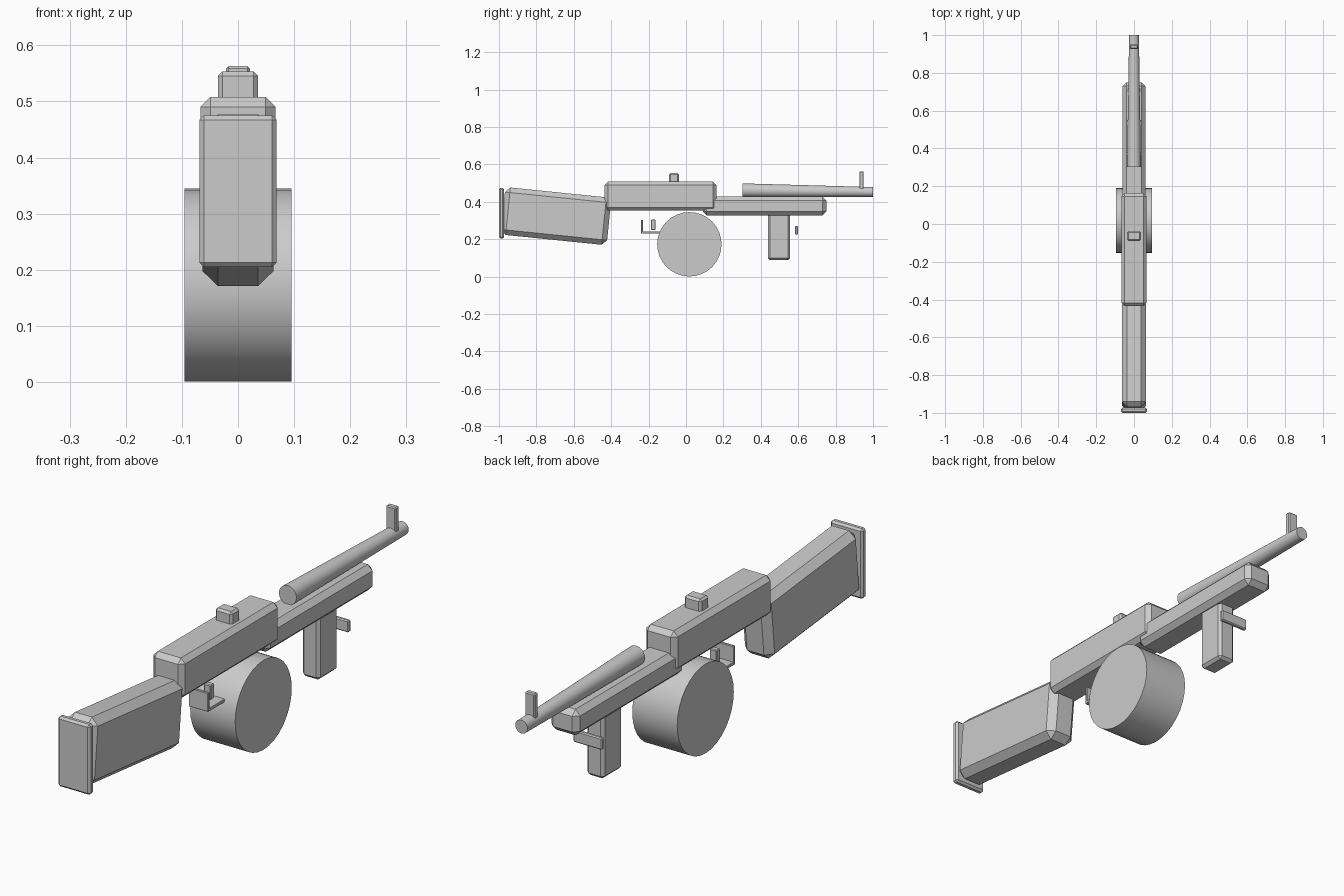
import bpy, bmesh, math
from mathutils import Matrix, Vector

if "Cube" in bpy.data.objects:
    bpy.data.objects.remove(bpy.data.objects["Cube"])


def finish(name, bm):
    mesh = bpy.data.meshes.new(name)
    bm.to_mesh(mesh)
    bm.free()
    obj = bpy.data.objects.new(name, mesh)
    bpy.context.collection.objects.link(obj)
    return obj


def block(name, half_x, y, z, chamfer, tilt=0.0):
    """Chamfered box centred on x = 0, spanning y and z ranges."""
    bm = bmesh.new()
    bmesh.ops.create_cube(bm, size=1)
    bmesh.ops.scale(bm, vec=(2 * half_x, y[1] - y[0], z[1] - z[0]), verts=bm.verts)
    bmesh.ops.bevel(bm, geom=bm.edges[:], offset=chamfer, segments=1,
                    profile=0.5, affect='EDGES')
    obj = finish(name, bm)
    obj.location = (0, sum(y) / 2, sum(z) / 2)
    obj.rotation_euler.x = math.radians(tilt)
    return obj


def tube(name, start, end, r1, r2, sides=32):
    """Smooth capped cone or cylinder between two points."""
    a, b = Vector(start), Vector(end)
    d = b - a
    turn = Vector((0, 0, 1)).rotation_difference(d).to_matrix().to_4x4()
    bm = bmesh.new()
    bmesh.ops.create_cone(bm, cap_ends=True, segments=sides, radius1=r1, radius2=r2,
                          depth=d.length, matrix=Matrix.Translation((a + b) / 2) @ turn)
    obj = finish(name, bm)
    bpy.ops.object.select_all(action='DESELECT')
    obj.select_set(True)
    bpy.context.view_layer.objects.active = obj
    bpy.ops.object.shade_smooth_by_angle(angle=math.radians(30))
    return obj


# Main body and stock
block("receiver", 0.067, (-0.435, 0.163), (0.353, 0.508), 0.018)
block("stock", 0.063, (-0.98, -0.41), (0.196, 0.451), 0.027, tilt=-5.8)
block("butt_plate", 0.069, (-1.0, -0.972), (0.205, 0.475), 0.008)

# Fore end, barrel and sights
block("handguard", 0.061, (0.09, 0.75), (0.328, 0.428), 0.02)
tube("barrel", (0, 0.302, 0.4615), (0, 1.0, 0.453), 0.037, 0.026)
block("front_sight", 0.021, (0.927, 0.95), (0.465, 0.563), 0.004)
block("rear_sight", 0.036, (-0.091, -0.037), (0.49, 0.553), 0.008)

# Foregrip with its cross bar
block("foregrip", 0.037, (0.438, 0.556), (0.088, 0.345), 0.011)
block("grip_cross_bar", 0.061, (0.583, 0.599), (0.225, 0.271), 0.004)

# Drum magazine
tube("drum_magazine", (-0.0955, 0.018, 0.173), (0.0955, 0.018, 0.173), 0.172, 0.172)

# Trigger and guard
block("trigger", 0.015, (-0.187, -0.164), (0.249, 0.305), 0.003)
block("trigger_guard_post", 0.042, (-0.241, -0.23), (0.23, 0.303), 0.002)
block("trigger_guard_bar", 0.042, (-0.241, -0.11), (0.23, 0.242), 0.002)
